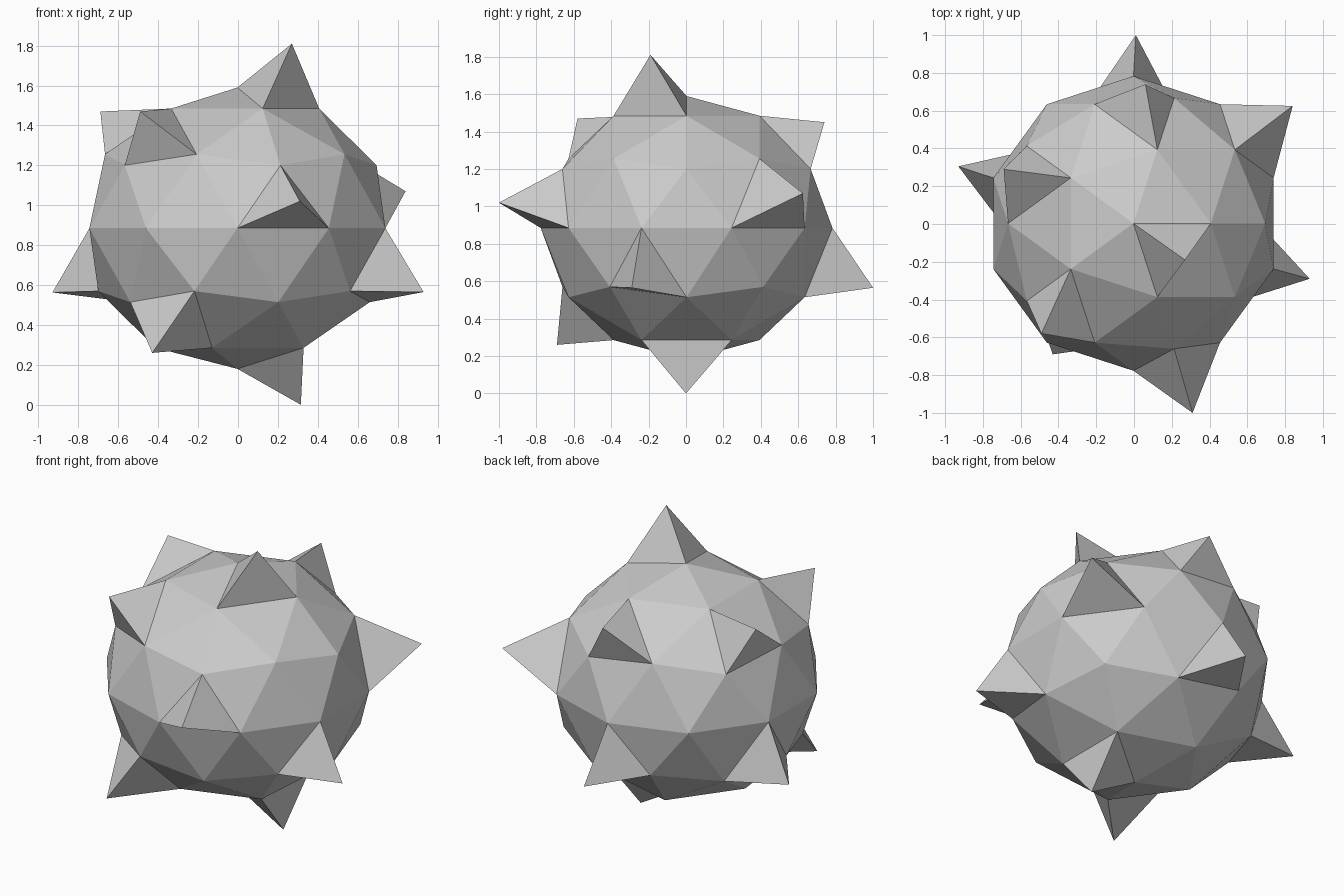
import bpy
import bmesh
from mathutils import Vector

if "Cube" in bpy.data.objects:
    bpy.data.objects.remove(bpy.data.objects["Cube"])

CENTRE = Vector((-0.003, 0.003, 0.885))

# tips of the spikes, each raised from one triangle of the ball
TIPS = [
    (0.27, -0.19, 1.81), (0.06, 0.74, 1.45), (-0.49, -0.58, 1.47), (-0.69, 0.29, 1.47),
    (0.84, 0.625, 1.07), (0.31, -1.0, 1.02), (0.93, -0.29, 0.565), (-0.93, 0.305, 0.563),
    (0.01, 1.0, 0.565), (-0.43, -0.69, 0.26), (0.315, 0.0, 0.0),
]

# slightly flattened low-poly ball
bm = bmesh.new()
bmesh.ops.create_icosphere(bm, subdivisions=2, radius=1.0)
for v in bm.verts:
    v.co = Vector((v.co.x * 0.78, v.co.y * 0.78, v.co.z * 0.705)) + CENTRE
bm.normal_update()

# choose the triangle under each tip
pairs = []
for tip in map(Vector, TIPS):
    face = min(bm.faces, key=lambda f: (f.calc_center_median() - tip).length)
    pairs.append((face, tip))

# pull each chosen triangle out into a three-sided spike
for face, tip in pairs:
    poked = bmesh.ops.poke(bm, faces=[face])
    poked["verts"][0].co = tip

bm.normal_update()
mesh = bpy.data.meshes.new("spiky_ball")
bm.to_mesh(mesh)
bm.free()
ball = bpy.data.objects.new("spiky_ball", mesh)
bpy.context.collection.objects.link(ball)
